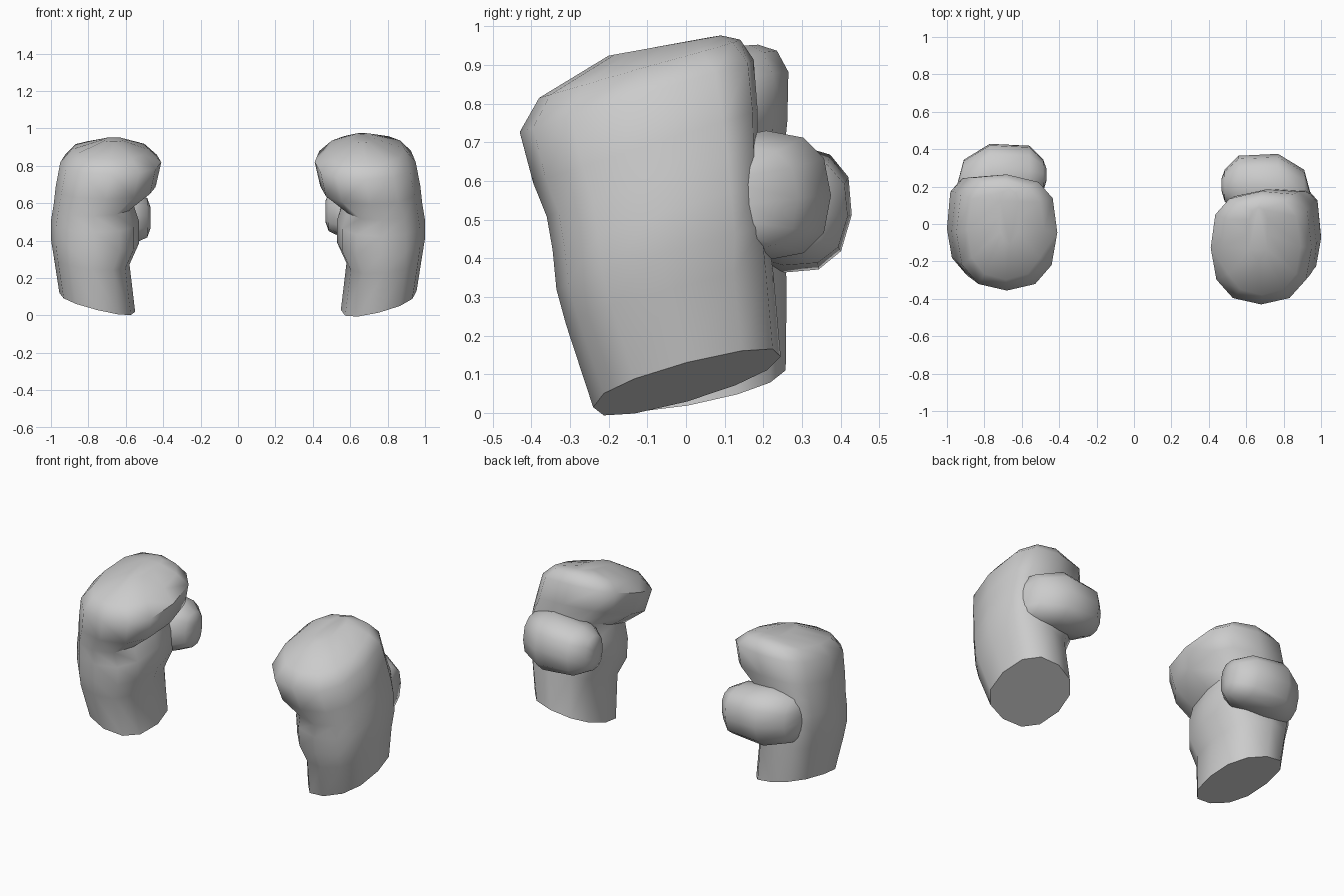
import bpy, bmesh, math
from mathutils import Matrix, Vector

if "Cube" in bpy.data.objects:
    bpy.data.objects.remove(bpy.data.objects["Cube"])

SIDES = 12


def oval(k, power, back_power):
    # rounded-box cross-section, unit size, with its own roundness at the back
    t = 2 * math.pi * k / SIDES
    c, s = math.cos(t), math.sin(t)
    p = back_power if s > 0.01 else power
    f = lambda v: math.copysign(abs(v) ** (2 / p), v) if abs(v) > 1e-6 else 0.0
    return f(c), f(s)


def loft(name, rings, matrix):
    bm = bmesh.new()
    loops = [[bm.verts.new(matrix @ p) for p in ring] for ring in rings]
    for a, b in zip(loops, loops[1:]):
        for i in range(SIDES):
            j = (i + 1) % SIDES
            bm.faces.new((a[i], a[j], b[j], b[i]))
    bm.faces.new(loops[0])
    bm.faces.new(loops[-1])
    bmesh.ops.recalc_face_normals(bm, faces=bm.faces)
    mesh = bpy.data.meshes.new(name)
    bm.to_mesh(mesh)
    bm.free()
    ob = bpy.data.objects.new(name, mesh)
    bpy.context.collection.objects.link(ob)
    bpy.ops.object.select_all(action='DESELECT')
    ob.select_set(True)
    bpy.context.view_layer.objects.active = ob
    bpy.ops.object.shade_smooth_by_angle(angle=math.radians(58))


def hand_ring(x0, x1, y0, y1, z, slope_y, slope_x, back):
    # tilted ring across the hand; the back face turns slightly inward
    pts = []
    for k in range(SIDES):
        c, s = oval(k, 2.4, back)
        dx, dy = c * (x1 - x0) / 2, s * (y1 - y0) / 2
        skew = .08 * dx * max(s, 0)
        pts.append(Vector(((x0 + x1) / 2 + dx, (y0 + y1) / 2 + dy + skew,
                           z + slope_y * dy + slope_x * dx)))
    return pts


def thumb_ring(x, y0, y1, z0, z1):
    # upright ring across the thumb
    pts = []
    for k in range(SIDES):
        c, s = oval(k, 2.5, 2.5)
        pts.append(Vector((x, (y0 + y1) / 2 + c * (y1 - y0) / 2,
                           (z0 + z1) / 2 + s * (z1 - z0) / 2)))
    return pts


# wrist, palm, crease under the fingers, curled fingers, knuckles
HAND = [
    (.55, .955, -.24, .245, .08, .27, .25, 2.3),
    (.58, .985, -.31, .225, .30, .27, .10, 2.6),
    (.53, 1.0, -.335, .205, .40, .30, .05, 3.4),
    (.53, 1.0, -.345, .19, .51, .33, 0, 3.6),
    (.56, .985, -.36, .185, .60, .34, 0, 3.6),
    (.44, .975, -.395, .185, .69, .33, 0, 3.2),
    (.41, .95, -.43, .175, .82, .31, 0, 3.0),
    (.48, .89, -.38, .14, .89, .29, 0, 2.6),
    (.61, .72, -.20, .09, .95, .18, 0, 2.4),
]
# thumb from rounded tip (inner side) to base
THUMB = [
    (.467, .18, .24, .50, .61),
    (.485, .12, .29, .45, .66),
    (.56, .06, .365, .415, .70),
    (.77, .04, .375, .395, .73),
    (.91, .02, .29, .42, .69),
    (.945, .0, .16, .46, .62),
]

# left fist is the mirrored right fist, tipped slightly backwards
pivot = Vector((0, -.1, 0))
tip = (Matrix.Translation(pivot) @ Matrix.Rotation(-.1, 4, 'X')
       @ Matrix.Translation(-pivot) @ Matrix.Diagonal((-1, 1, 1, 1)))

for side, m in (("right", Matrix.Identity(4)), ("left", tip)):
    loft(side + "_fist", [hand_ring(*r) for r in HAND], m)
    loft(side + "_thumb", [thumb_ring(*r) for r in THUMB], m)
